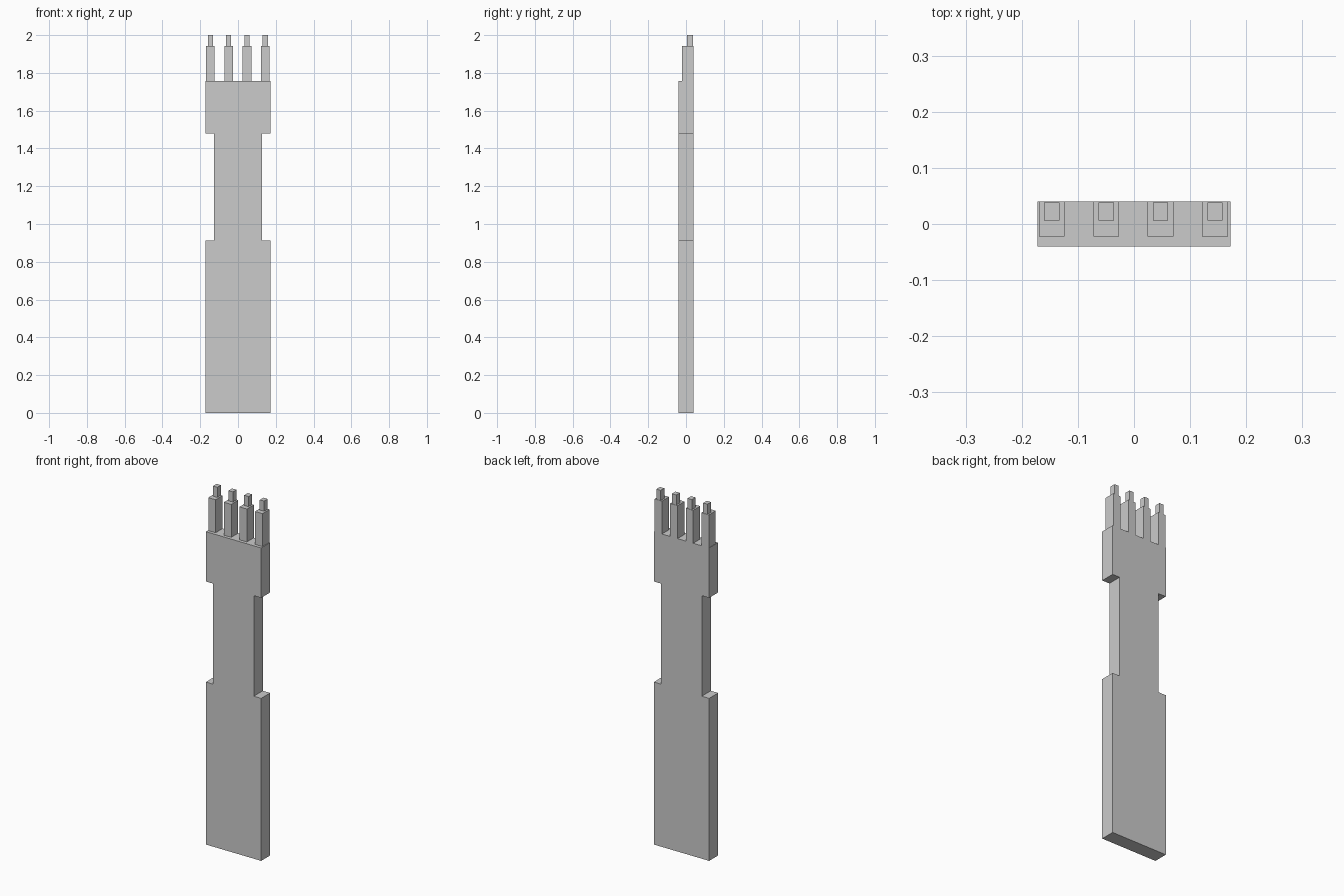
import bpy
import bmesh

if "Cube" in bpy.data.objects:
    bpy.data.objects.remove(bpy.data.objects["Cube"])


def make_object(name, bm):
    bmesh.ops.recalc_face_normals(bm, faces=bm.faces)
    mesh = bpy.data.meshes.new(name)
    bm.to_mesh(mesh)
    bm.free()
    obj = bpy.data.objects.new(name, mesh)
    bpy.context.collection.objects.link(obj)
    return obj


def box(name, x, y, z):
    """Box from (min, max) ranges on each axis."""
    bm = bmesh.new()
    bmesh.ops.create_cube(bm, size=1)
    for v in bm.verts:
        v.co = [r[0] if c < 0 else r[1] for c, r in zip(v.co, (x, y, z))]
    return make_object(name, bm)


# Flat board with a narrowed waist: half outline mirrored, then extruded
WIDE, WAIST, DEPTH = 0.172, 0.126, 0.04
half = [(WIDE, 0), (WIDE, 0.913), (WAIST, 0.913),
        (WAIST, 1.478), (WIDE, 1.478), (WIDE, 1.758)]
outline = half + [(-x, z) for x, z in reversed(half)]
bm = bmesh.new()
face = bm.faces.new([bm.verts.new((x, -DEPTH, z)) for x, z in outline])
ext = bmesh.ops.extrude_face_region(bm, geom=[face])
verts = [g for g in ext["geom"] if isinstance(g, bmesh.types.BMVert)]
bmesh.ops.translate(bm, verts=verts, vec=(0, 2 * DEPTH, 0))
make_object("board", bm)

# Four prongs, flush with the back, each with a thinner tip
for i in range(4):
    cx = -0.001 + (i - 1.5) * 0.097
    box(f"prong_{i + 1}", (cx - 0.023, cx + 0.023), (-0.022, DEPTH), (1.758, 1.943))
    box(f"prong_tip_{i + 1}", (cx - 0.0135, cx + 0.0135), (0.006, 0.038), (1.943, 2.0))
